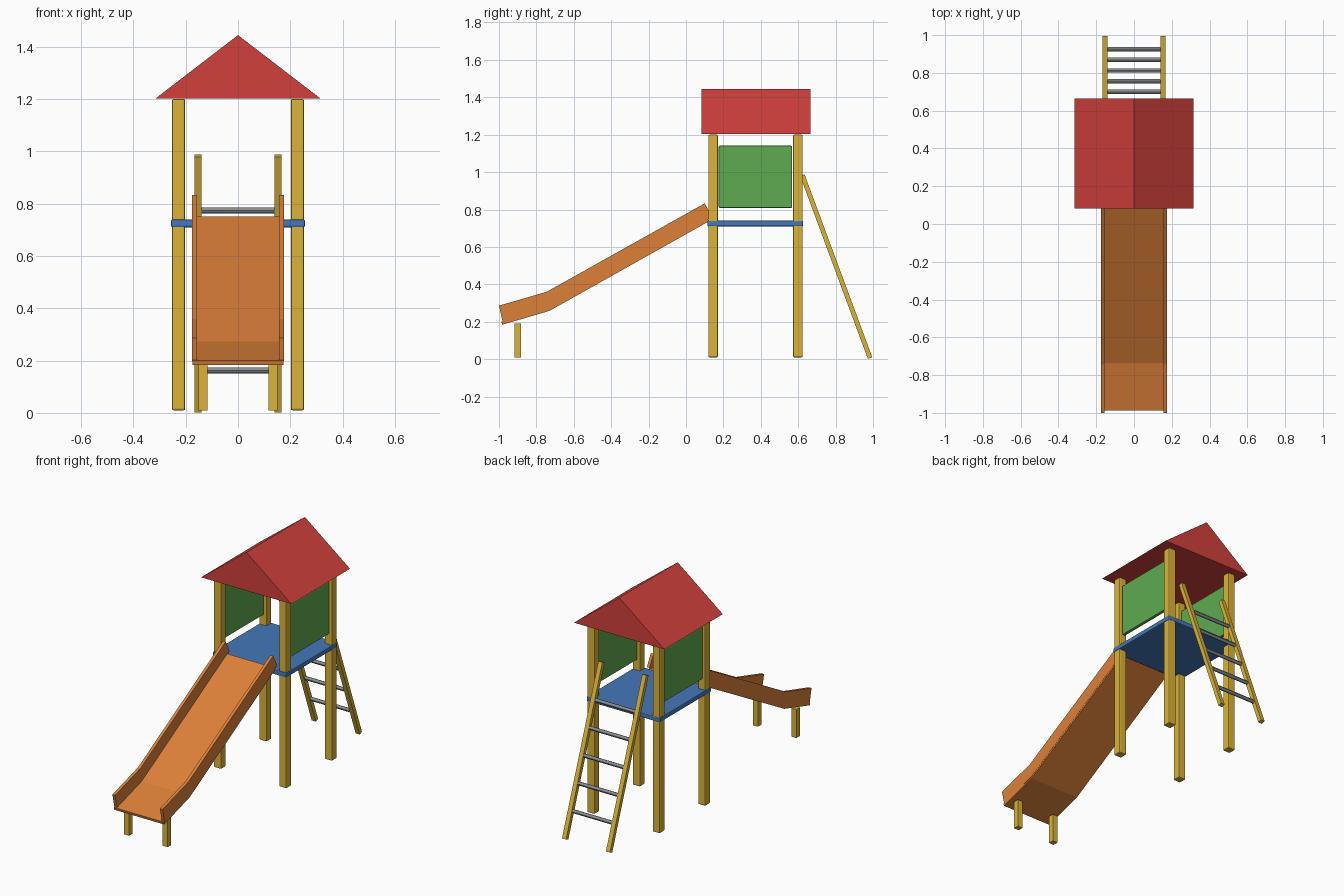
import bpy, bmesh
from mathutils import Vector

cube = bpy.data.objects.get("Cube")
if cube:
    bpy.data.objects.remove(cube, do_unlink=True)


def material(name, rgb):
    lin = [(c / 255 / 12.92) if c < 11 else ((c / 255 + 0.055) / 1.055) ** 2.4 for c in rgb]
    m = bpy.data.materials.new(name)
    m.use_nodes = True
    m.diffuse_color = (*lin, 1)
    m.node_tree.nodes["Principled BSDF"].inputs["Base Color"].default_value = (*lin, 1)
    return m


YELLOW = material("yellow wood", (220, 180, 55))
ORANGE = material("orange plastic", (220, 128, 56))
RED = material("red roof", (208, 64, 59))
GREEN = material("green panel", (94, 170, 81))
BLUE = material("blue deck", (68, 120, 186))
GREY = material("grey metal", (138, 143, 146))


def finish(name, bm, mat, bevel=0):
    bmesh.ops.recalc_face_normals(bm, faces=bm.faces)
    mesh = bpy.data.meshes.new(name)
    bm.to_mesh(mesh)
    bm.free()
    mesh.materials.append(mat)
    ob = bpy.data.objects.new(name, mesh)
    bpy.context.collection.objects.link(ob)
    if bevel:
        mod = ob.modifiers.new("Bevel", "BEVEL")
        mod.width = bevel
        mod.segments = 2
    return ob


def box(name, centre, size, mat, bevel=0):
    bm = bmesh.new()
    bmesh.ops.create_cube(bm, size=1)
    bmesh.ops.scale(bm, vec=size, verts=bm.verts)
    bmesh.ops.translate(bm, vec=centre, verts=bm.verts)
    return finish(name, bm, mat, bevel)


def extrude(name, points, along, mat):
    """Extrude a closed outline of 3D points by a vector."""
    bm = bmesh.new()
    face = bm.faces.new([bm.verts.new(p) for p in points])
    new = bmesh.ops.extrude_face_region(bm, geom=[face])["geom"]
    bmesh.ops.translate(bm, vec=along, verts=[v for v in new if isinstance(v, bmesh.types.BMVert)])
    return finish(name, bm, mat)


def side_profile(name, yz, x0, x1, mat):
    return extrude(name, [(x0, y, z) for y, z in yz], (x1 - x0, 0, 0), mat)


SIDES = (("left", 1), ("right", -1))

# Tower: posts, deck, side panels, gable roof
for side, s in SIDES:
    for end, y in (("front", 0.145), ("back", 0.598)):
        box(f"{end}_{side}_post", (s * 0.2275, y, 0.605), (0.051, 0.051, 1.19), YELLOW, 0.006)
    box(f"{side}_panel", (s * 0.2275, 0.371, 0.975), (0.022, 0.392, 0.332), GREEN, 0.005)
box("deck", (0, 0.37, 0.725), (0.512, 0.512, 0.03), BLUE, 0.006)
extrude("roof", [(-0.315, 0.083, 1.203), (0.315, 0.083, 1.203), (0, 0.083, 1.445)],
        (0, 0.582, 0), RED)

# Slide: bent bed, two side walls and feet
bed = [(0.123, 0.737), (-0.73, 0.258), (-0.983, 0.184),
       (-0.987, 0.2), (-0.735, 0.274), (0.115, 0.752)]
wall = [(0.1, 0.833), (-0.745, 0.36), (-1, 0.286),
        (-0.98, 0.198), (-0.733, 0.27), (0.14, 0.76)]
side_profile("slide_bed", bed, -0.174, 0.174, ORANGE)
for side, s in SIDES:
    side_profile(f"{side}_slide_wall", wall, s * 0.156, s * 0.175, ORANGE)
    box(f"{side}_slide_foot", (s * 0.134, -0.899, 0.1), (0.035, 0.035, 0.18), YELLOW)

# Ladder: leaning rails joined by round rungs
foot, top = Vector((0, 0.984, 0.006)), Vector((0, 0.622, 0.984))
lean = (top - foot).normalized()
half = Vector((0, -lean.z, lean.y)) * 0.0125
for side, s in SIDES:
    rail = [p + Vector((s * 0.139, 0, 0)) for p in (foot + half, foot - half, top - half, top + half)]
    extrude(f"{side}_ladder_rail", rail, (s * 0.028, 0, 0), YELLOW)
for i in range(5):
    z = 0.163 + i * 0.153
    centre = foot + lean * ((z - foot.z) / lean.z)
    bpy.ops.mesh.primitive_cylinder_add(vertices=12, radius=0.0115, depth=0.284,
                                        location=centre, rotation=(0, 1.5708, 0))
    rung = bpy.context.object
    rung.name = f"ladder_rung_{i + 1}"
    rung.data.materials.append(GREY)
    bpy.ops.object.shade_smooth_by_angle()
